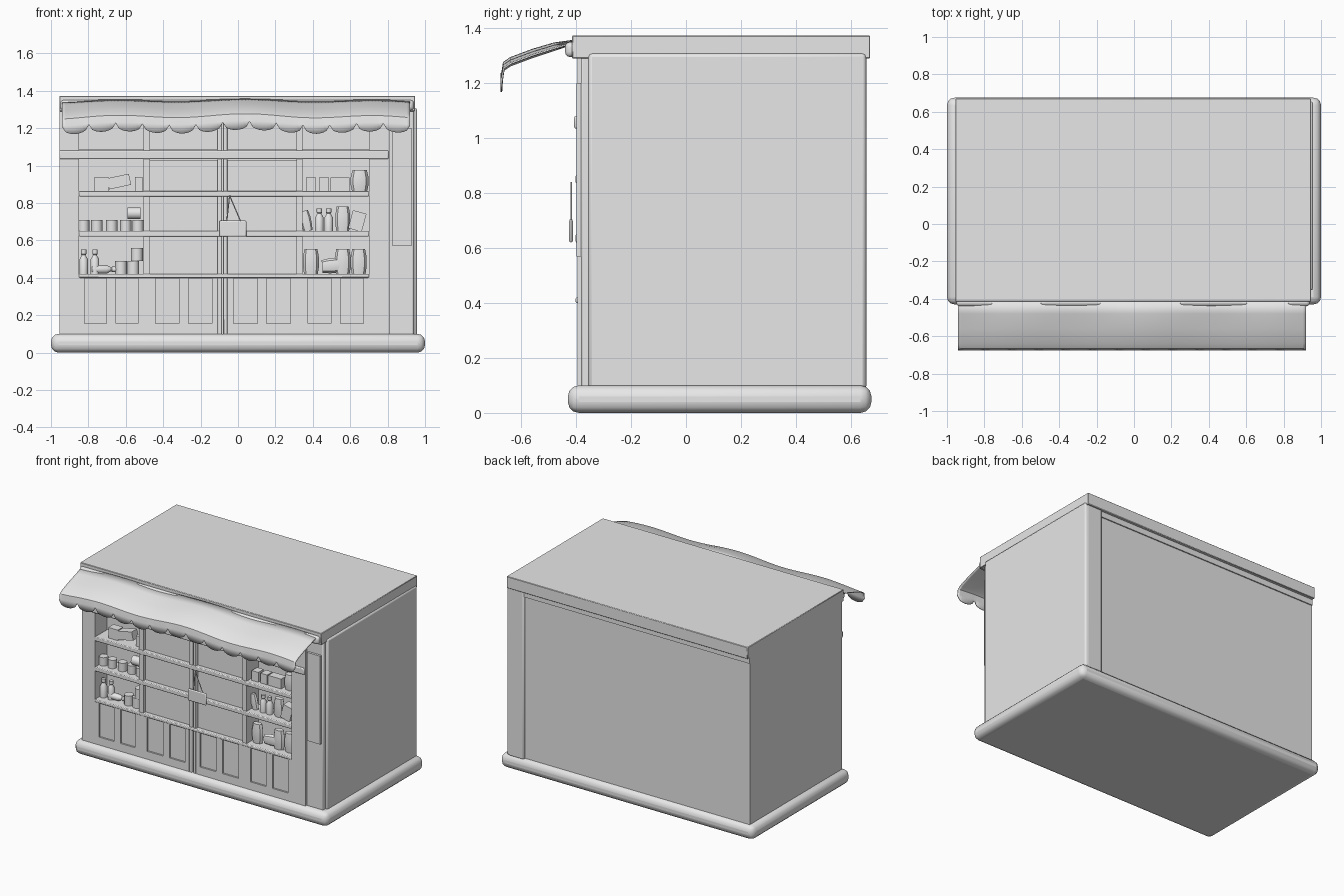
import bpy
import bmesh
import math
from mathutils import Matrix

cube = bpy.data.objects.get("Cube")
if cube:
    bpy.data.objects.remove(cube, do_unlink=True)

clay = bpy.data.materials.new("light_grey")
clay.use_nodes = True
clay.diffuse_color = (0.8, 0.8, 0.8, 1)
clay.node_tree.nodes["Principled BSDF"].inputs["Base Color"].default_value = (0.8, 0.8, 0.8, 1)
made = []


def finish(name, bm):
    bmesh.ops.recalc_face_normals(bm, faces=bm.faces)
    mesh = bpy.data.meshes.new(name)
    bm.to_mesh(mesh)
    bm.free()
    mesh.materials.append(clay)
    ob = bpy.data.objects.new(name, mesh)
    bpy.context.scene.collection.objects.link(ob)
    made.append(ob)
    return ob


def box(name, xs, ys, zs, bevel=0, segments=2):
    """Box between two limits on each axis, optionally with rounded edges."""
    bm = bmesh.new()
    bmesh.ops.create_cube(bm, size=1)
    for v in bm.verts:
        v.co = [lim[0] if c < 0 else lim[1] for c, lim in zip(v.co, (xs, ys, zs))]
    ob = finish(name, bm)
    if bevel:
        mod = ob.modifiers.new("rounded", "BEVEL")
        mod.width, mod.segments = bevel, segments
    return ob


def lathe(name, profile, place, sides=12, flat=1):
    """Turned solid from (radius, height) points."""
    bm = bmesh.new()
    rings = []
    for r, z in profile:
        angles = [2 * math.pi * i / sides for i in range(sides)]
        rings.append([bm.verts.new((r * math.cos(a), flat * r * math.sin(a), z)) for a in angles])
    for low, high in zip(rings, rings[1:]):
        for i in range(sides):
            j = (i + 1) % sides
            bm.faces.new((low[i], low[j], high[j], high[i]))
    bm.faces.new(rings[0])
    bm.faces.new(rings[-1])
    ob = finish(name, bm)
    ob.matrix_world = place
    return ob


def at(x, z, y=-0.335, axis="Y", turn=0):
    return Matrix.Translation((x, y, z)) @ Matrix.Rotation(math.radians(turn), 4, axis)


def can(x, z, r=0.03, h=0.06, turn=0):
    lathe("can", [(r, 0), (r, h)], at(x, z, turn=turn))


def bottle(x, z, h=0.13, turn=0):
    shape = [(0.023, 0), (0.023, 0.6), (0.01, 0.78), (0.014, 0.82), (0.014, 1)]
    lathe("bottle", [(r, t * h) for r, t in shape], at(x, z, turn=turn))


def bag(x, z, r=0.045, h=0.13, turn=0):
    shape = [(0.85, 0), (1, 0.3), (1, 0.65), (0.8, 1)]
    lathe("bag", [(r * s, t * h) for s, t in shape], at(x, z, turn=turn), 8, 0.6)


def carton(x, z, w, h, turn=0):
    ob = box("carton", (-w / 2, w / 2), (-0.03, 0.03), (0, h))
    ob.matrix_world = at(x, z, turn=turn)


# Plinth, solid body, side panel, corner post and roof
box("plinth", (-1, 1), (-0.43, 0.675), (0, 0.1), 0.04, 3)
box("body", (-0.955, 0.92), (-0.26, 0.642), (0.08, 1.3))
box("side_panel", (0.9, 0.957), (-0.355, 0.655), (0.09, 1.308), 0.012)
box("back_post", (0.82, 0.945), (0.6, 0.657), (0.09, 1.3), 0.01)
box("back_top_rail", (-0.955, 0.84), (0.6, 0.65), (1.25, 1.3))
box("roof", (-0.955, 0.947), (-0.415, 0.67), (1.29, 1.373), 0.003, 1)
box("cornice", (-0.95, 0.94), (-0.44, -0.4), (1.295, 1.35), 0.018, 3)

# Front frame: stiles, rails and shelves
FRONT, DEEP = -0.395, -0.255
bays = [(-0.85, -0.505), (-0.47, -0.11), (-0.055, 0.312), (0.345, 0.7)]
rows = [(0.42, 0.62), (0.65, 0.835), (0.865, 1.03), (1.085, 1.25)]
edges = [-0.955] + [x for bay in bays for x in bay] + [0.81]
for i in range(0, len(edges), 2):
    if i == 4:
        # The meeting stile of the two doors is split by a narrow gap
        box("door_stile", (edges[i], -0.086), (FRONT, DEEP), (0.09, 1.3), 0.005)
        box("door_stile", (-0.079, edges[i + 1]), (FRONT, DEEP), (0.09, 1.3), 0.005)
    else:
        box("stile", (edges[i], edges[i + 1]), (FRONT, DEEP), (0.09, 1.3))
box("top_frieze", (-0.85, 0.7), (FRONT, DEEP), (1.25, 1.3))
box("architrave", (-0.955, 0.805), (-0.407, DEEP), (1.035, 1.08), 0.006)
for low, high in ((0.4, 0.42), (0.62, 0.65), (0.835, 0.865)):
    box("shelf", (-0.85, 0.7), (-0.402, DEEP), (low, high), 0.005)

# Shallow panes in the doors and along the top row
for b, (x0, x1) in enumerate(bays):
    for r, zs in enumerate(rows):
        if b in (1, 2) or r == 3:
            box("pane", (x0, x1), (-0.372, DEEP), zs)

# Lower cupboard panels, two recessed fields in each bay
for x0, x1 in bays:
    box("cupboard_back", (x0, x1), (-0.383, DEEP), (0.09, 0.41))
    for zs in ((0.09, 0.155), (0.395, 0.41)):
        box("cupboard_rail", (x0, x1), (FRONT, DEEP), zs)
    mid = (x0 + x1) / 2
    for xs in ((x0, x0 + 0.03), (mid - 0.025, mid + 0.025), (x1 - 0.03, x1)):
        box("cupboard_stile", xs, (FRONT, DEEP), (0.15, 0.4))

# Right pilaster with a hanging board
box("pilaster", (0.805, 0.94), (-0.382, DEEP), (0.09, 1.3), 0.008)
box("pilaster_board", (0.825, 0.927), (-0.398, -0.38), (0.57, 1.2))

# Hanging door sign on two cords
box("door_sign", (-0.1, 0.045), (-0.425, -0.412), (0.62, 0.705), 0.008)
for x in (-0.06, 0.015):
    dx, dz = x + 0.045, -0.14
    lathe("sign_cord", [(0.003, 0), (0.003, math.hypot(dx, dz))],
          at(-0.045, 0.84, -0.417, turn=math.degrees(math.atan2(dx, dz))), 6)

# Goods on the left shelves
for x in (-0.825, -0.765):
    bottle(x, 0.42)
bottle(-0.78, 0.445, turn=90)
for x in (-0.625, -0.56):
    can(x, 0.42, 0.032, 0.07)
can(-0.54, 0.49, 0.032, 0.07)
for x in (-0.825, -0.755, -0.675, -0.6, -0.535):
    can(x, 0.65)
can(-0.59, 0.745, 0.032, 0.07, 90)
carton(-0.73, 0.865, 0.075, 0.075)
carton(-0.63, 0.885, 0.12, 0.06, -12)
carton(-0.53, 0.865, 0.04, 0.075)

# Goods on the right shelves
for x in (0.39, 0.56, 0.645):
    bag(x, 0.42, 0.043, 0.135)
bag(0.45, 0.46, 0.04, 0.13, 85)
bag(0.375, 0.65, 0.028, 0.11, -12)
for x in (0.435, 0.485):
    bottle(x, 0.65, 0.12)
bag(0.56, 0.65, 0.04, 0.13)
carton(0.625, 0.655, 0.075, 0.1, 15)
for x in (0.39, 0.46, 0.52, 0.57):
    carton(x, 0.865, 0.052, 0.07)
bag(0.65, 0.865, 0.048, 0.11)

# Awning: a gently wavy cloth with a scalloped valance
bm = bmesh.new()
profile = [(-0.41, 1.352), (-0.48, 1.335), (-0.56, 1.31), (-0.64, 1.28),
           (-0.666, 1.262), (-0.672, 1.225)]
SCALLOPS, STEPS = 13, 8
columns = []
for i in range(SCALLOPS * STEPS + 1):
    t = i / (SCALLOPS * STEPS)
    x = -0.94 + 1.86 * t
    wave = 0.009 * math.sin(9 * x + 1.2) + 0.006 * math.cos(3 * x)
    column = [bm.verts.new((x, y, z + wave * min(1, k / 2 + 0.4)))
              for k, (y, z) in enumerate(profile)]
    u = 2 * (i % STEPS) / STEPS - 1
    drop = 0.004 + 0.044 * math.sqrt(max(0, 1 - u * u))
    column.append(bm.verts.new((x, -0.675, 1.225 + wave - drop)))
    columns.append(column)
for a, b in zip(columns, columns[1:]):
    for k in range(len(a) - 1):
        bm.faces.new((a[k], b[k], b[k + 1], a[k + 1]))
awning = finish("awning", bm)
awning.modifiers.new("cloth", "SOLIDIFY").thickness = 0.006

# Smooth rounded parts while keeping edges sharp
bpy.ops.object.select_all(action="DESELECT")
for ob in made:
    ob.select_set(True)
bpy.context.view_layer.objects.active = made[0]
bpy.ops.object.shade_smooth_by_angle(angle=math.radians(35))
